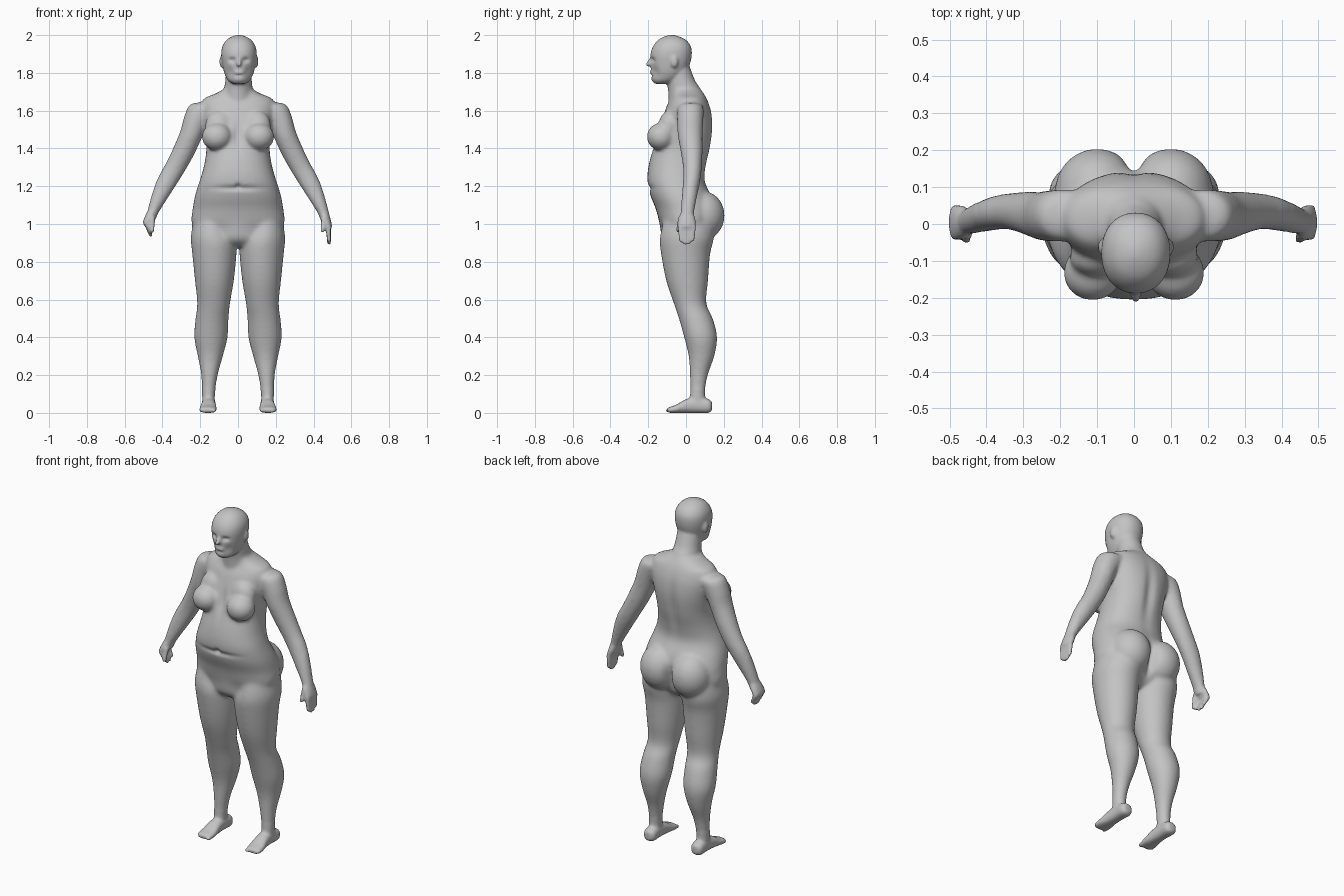
import bpy, bmesh, math
from mathutils import Vector

old = bpy.data.objects.get("Cube")
if old:
    bpy.data.objects.remove(old)

grey = bpy.data.materials.new("plain grey")
grey.use_nodes = True
tone = (0.55, 0.55, 0.55, 1)
grey.diffuse_color = tone
grey.node_tree.nodes["Principled BSDF"].inputs["Base Color"].default_value = tone

bm = bmesh.new()


def spline(rows, steps):
    """Smoothly subdivide rows of section values."""
    out = []
    for i in range(len(rows) - 1):
        p = [rows[max(0, min(len(rows) - 1, i + k))] for k in (-1, 0, 1, 2)]
        for s in range(steps):
            t = s / steps
            out.append([b + 0.5 * t * (c - a + t * (2 * a - 5 * b + 4 * c - d
                        + t * (3 * (b - c) + d - a))) for a, b, c, d in zip(*p)])
    return out + [list(rows[-1])]


def loft(rows, axis=(0, 0, 1), power=2.0, steps=4, seg=32):
    """Skin oval sections (x, y, z, width radius, depth radius) across an axis."""
    axis = Vector(axis).normalized()
    b = Vector((0, 0, 1)) if abs(axis.y) > 0.7 else Vector((0, 1, 0))
    b = (b - axis * b.dot(axis)).normalized()
    a = b.cross(axis)
    rings = []
    for x, y, z, ra, rb in spline(rows, steps):
        ring = []
        for k in range(seg):
            t = math.tau * k / seg
            c, s = math.cos(t), math.sin(t)
            u = math.copysign(abs(c) ** (2 / power), c) * max(ra, 0.002)
            v = math.copysign(abs(s) ** (2 / power), s) * max(rb, 0.002)
            ring.append(bm.verts.new(Vector((x, y, z)) + a * u + b * v))
        rings.append(ring)
    for r, q in zip(rings, rings[1:]):
        for k in range(seg):
            n = (k + 1) % seg
            bm.faces.new((r[k], r[n], q[n], q[k]))
    bm.faces.new(rings[0][::-1])
    bm.faces.new(rings[-1])


def upright(rows, power=2.0):
    """Loft from (z, left edge, right edge, front, back)."""
    loft([((l + r) / 2, (f + k) / 2, z, (r - l) / 2, (k - f) / 2)
          for z, l, r, f, k in rows], power=power)


def ball(centre, size):
    x, y, z = centre
    turns = [math.pi * (i / 12 - 0.5) for i in range(13)]
    loft([(x, y, z + size[2] * math.sin(t), size[0] * math.cos(t), size[1] * math.cos(t))
          for t in turns], steps=1)


def limb(a, b, ra, rb):
    """Capsule between two points."""
    a, b = Vector(a), Vector(b)
    axis = (b - a).normalized()
    rows = []
    for centre, r, start in ((a, ra, -90), (b, rb, 0)):
        for i in range(4):
            t = math.radians(start + i * 30)
            rows.append((*(centre + axis * r * math.sin(t)), r * math.cos(t), r * math.cos(t)))
    loft(rows, axis, steps=1, seg=16)


# Torso: (z, half width, front, back)
torso = [(0.88, .08, -.08, .06), (0.92, .19, -.125, .11), (1.0, .245, -.14, .15),
         (1.08, .24, -.16, .16), (1.15, .228, -.188, .135), (1.23, .203, -.205, .1),
         (1.31, .18, -.198, .108), (1.4, .168, -.175, .13), (1.5, .18, -.145, .143),
         (1.58, .195, -.118, .138), (1.63, .195, -.1, .125), (1.665, .18, -.08, .11),
         (1.69, .12, -.075, .095), (1.71, .085, -.085, .08)]
upright([(z, -w, w, f, k) for z, w, f, k in torso], 2.25)

# Neck
upright([(1.62, -.09, .09, -.09, .1), (1.7, -.077, .079, -.095, .086),
         (1.76, -.067, .073, -.1, .048), (1.86, -.06, .07, -.1, .01)])

# Head
head = [(1.742, .03, -.165, -.09), (1.76, .058, -.178, -.04), (1.8, .078, -.183, .0),
        (1.85, .089, -.187, .022), (1.9, .094, -.188, .031), (1.94, .088, -.175, .026),
        (1.972, .068, -.15, .003), (1.99, .042, -.12, -.03), (2.0, .012, -.09, -.06)]
upright([(z, .005 - w, .005 + w, f, k) for z, w, f, k in head], 2.15)

# Nose, lips and chin
limb((.005, -.184, 1.88), (.005, -.2, 1.845), .007, .013)
ball((.005, -.178, 1.803), (.027, .014, .012))
ball((.005, -.168, 1.768), (.028, .016, .016))

for s in (-1, 1):
    # Ear, chest and seat volumes
    ball((.005 + s * .092, -.062, 1.86), (.011, .02, .032))
    ball((s * .112, -.132, 1.462), (.08, .076, .074))
    ball((s * .1, -.09, 1.52), (.075, .055, .08))
    ball((s * .1, .088, 1.045), (.115, .117, .13))

    # Leg: (z, inner, outer, front, back)
    leg = [(1.02, .03, .235, -.12, .14), (0.93, .008, .25, -.14, .148),
           (0.84, .008, .242, -.132, .128), (0.7, .022, .228, -.105, .117),
           (0.58, .042, .216, -.065, .108), (0.5, .05, .225, -.038, .142),
           (0.4, .055, .232, -.01, .165), (0.3, .08, .213, .014, .15),
           (0.2, .107, .195, .02, .116), (0.1, .122, .19, .022, .1),
           (0.03, .122, .19, .01, .115)]
    upright([(z, *sorted((s * i, s * o)), f, k) for z, i, o, f, k in leg])

    # Foot and toes
    loft([(s * .155, .138, .036, .018, .02), (s * .155, .12, .036, .036, .036),
          (s * .155, .06, .042, .036, .042), (s * .156, .0, .036, .039, .036),
          (s * .158, -.05, .022, .046, .022), (s * .16, -.085, .016, .044, .016),
          (s * .16, -.1, .014, .03, .01)], axis=(0, 1, 0), power=2.4)
    for i in range(5):
        x = s * (.127 + i * .017)
        limb((x, -.075, .015), (x, -.097 + i * .006, .013), .013, .011 - i * .0007)

    # Arm
    loft([(s * .13, .025, 1.625, .045, .06), (s * .185, .024, 1.61, .07, .07),
          (s * .222, .022, 1.55, .066, .07), (s * .25, .022, 1.47, .06, .066),
          (s * .29, .03, 1.38, .058, .058), (s * .332, .034, 1.3, .055, .05),
          (s * .373, .03, 1.23, .053, .046), (s * .415, .018, 1.145, .042, .041),
          (s * .448, .008, 1.07, .03, .035), (s * .462, .005, 1.03, .026, .036)],
         axis=(s * .4, 0, -1))

    # Hand: the two sides curl slightly differently
    wrist, knuckle, tip = ((.452, 1.06), (.478, .985), (.482, .905)) if s > 0 else \
                          ((.45, 1.07), (.484, 1.005), (.462, .948))
    loft([(s * wrist[0], .006, wrist[1], .026, .034),
          (s * (wrist[0] + knuckle[0]) / 2, .005, (wrist[1] + knuckle[1]) / 2, .025, .045),
          (s * knuckle[0], .004, knuckle[1], .02, .048),
          (s * knuckle[0], .004, knuckle[1] - .018, .013, .042)], axis=(s * .3, 0, -1))
    for i, drop in enumerate((.008, -.006, -.004, .012)):
        y = -.03 + i * .023
        limb((s * knuckle[0], y, knuckle[1]), (s * tip[0], y * .9, tip[1] + drop),
             .014, .0105)
    limb((s * (wrist[0] + .005), -.025, 1.03), (s * (knuckle[0] - .03), -.042, .965),
         .017, .011)

bmesh.ops.recalc_face_normals(bm, faces=bm.faces[:])
mesh = bpy.data.meshes.new("body")
bm.to_mesh(mesh)
bm.free()
body = bpy.data.objects.new("body", mesh)
bpy.context.collection.objects.link(body)
bpy.context.view_layer.objects.active = body
body.select_set(True)

# Fuse the parts into one skin
fuse = body.modifiers.new("fuse", 'REMESH')
fuse.mode, fuse.voxel_size = 'VOXEL', 0.008
bpy.ops.object.modifier_apply(modifier="fuse")

# Soften the trunk and limbs strongly, hands, feet and face lightly
soft = body.vertex_groups.new(name="soft")
soft.add([v.index for v in body.data.vertices
          if .13 < v.co.z < 1.73 and abs(v.co.x) < .43], 1, 'REPLACE')
for name, group, count in (("blend", "soft", 18), ("polish", "", 2)):
    mod = body.modifiers.new(name, 'SMOOTH')
    mod.factor, mod.iterations, mod.vertex_group = 0.5, count, group
    bpy.ops.object.modifier_apply(modifier=name)

# Sculpted hollows: (centre, radii, push)
dents = [((0, .19, 1.0), (.022, .08, .1), (0, -.035, 0)),
         ((0, .14, 1.42), (.03, .06, .16), (0, -.014, 0)),
         ((0, -.2, 1.19), (.12, .06, .014), (0, .01, 0)),
         ((0, -.2, 1.2), (.014, .05, .014), (0, .012, 0)),
         ((0, -.15, 1.47), (.02, .08, .07), (0, .012, 0)),
         ((.005, -.19, 1.787), (.022, .03, .005), (0, .005, 0))]
for s in (-1, 1):
    dents += [((.005 + s * .036, -.18, 1.868), (.02, .03, .012), (0, .014, 0)),
              ((.005 + s * .05, -.16, 1.805), (.02, .05, .03), (-s * .006, .004, 0)),
              ((s * .09, -.13, .96), (.05, .05, .05), (0, .006, 0))]
for v in body.data.vertices:
    x, y, z = v.co
    for (cx, cy, cz), (rx, ry, rz), push in dents:
        if abs(z - cz) < 2.4 * rz:
            d = ((x - cx) / rx) ** 2 + ((y - cy) / ry) ** 2 + ((z - cz) / rz) ** 2
            v.co += Vector(push) * math.exp(-d)

body.data.materials.clear()
body.data.materials.append(grey)
bpy.ops.object.shade_smooth()
